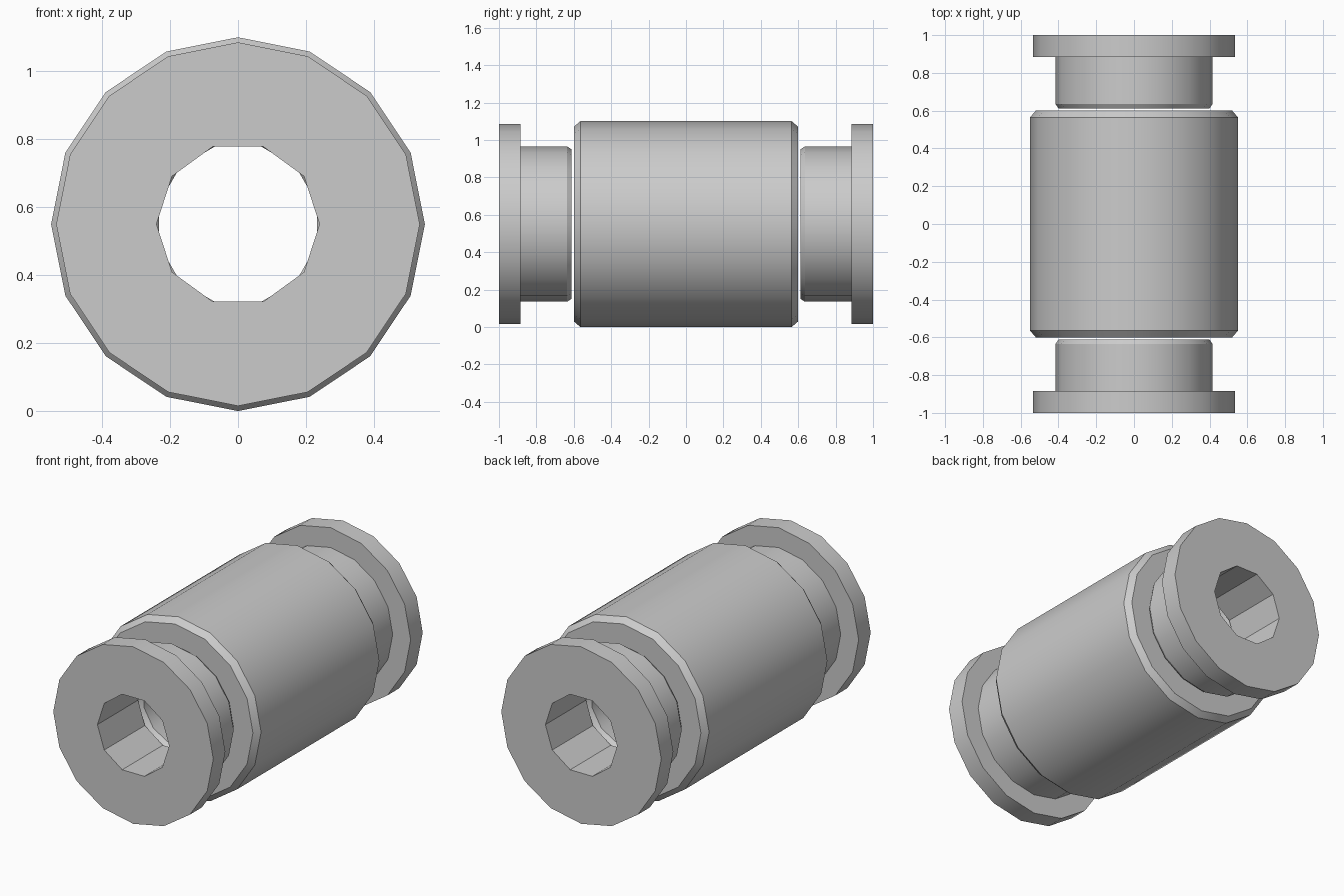
import bpy
import bmesh
from math import cos, sin, pi, radians

default = bpy.data.objects.get("Cube")
if default:
    bpy.data.objects.remove(default, do_unlink=True)

AXIS_Z = 0.55

metal = bpy.data.materials.new("plain grey metal")
metal.use_nodes = True
GREY = (0.6, 0.6, 0.6, 1)
metal.diffuse_color = GREY
metal.node_tree.nodes["Principled BSDF"].inputs["Base Color"].default_value = GREY


def lathe(bm, profile, sides, turn=0.0):
    """Sweep (y, radius) points round the long axis; return the two open rim edge lists."""
    rings = []
    for y, r in profile:
        angles = [2 * pi * (i + turn) / sides - pi / 2 for i in range(sides)]
        rings.append([bm.verts.new((r * cos(a), y, AXIS_Z + r * sin(a))) for a in angles])
    for a, b in zip(rings, rings[1:]):
        for i in range(sides):
            j = (i + 1) % sides
            bm.faces.new((a[i], a[j], b[j], b[i]))
    return [[bm.edges.get((ring[i - 1], ring[i])) for i in range(sides)]
            for ring in (rings[0], rings[-1])]


def hollow_part(name, outer, bore, sides, bore_sides):
    """Turned part with a through bore and flat ring-shaped ends."""
    bm = bmesh.new()
    outer_rims = lathe(bm, outer, sides)
    bore_rims = lathe(bm, bore, bore_sides, 0.5)
    for a, b in zip(outer_rims, bore_rims):
        bmesh.ops.triangle_fill(bm, use_beauty=True, use_dissolve=False, edges=a + b)
    bmesh.ops.recalc_face_normals(bm, faces=bm.faces)
    mesh = bpy.data.meshes.new(name)
    bm.to_mesh(mesh)
    bm.free()
    mesh.materials.append(metal)
    obj = bpy.data.objects.new(name, mesh)
    bpy.context.collection.objects.link(obj)
    bpy.ops.object.select_all(action='DESELECT')
    obj.select_set(True)
    bpy.context.view_layer.objects.active = obj
    bpy.ops.object.shade_smooth_by_angle(angle=radians(30))


# Central sleeve with bevelled rims inside and out
hollow_part("sleeve",
            [(-0.6, 0.52), (-0.565, 0.55), (0.565, 0.55), (0.6, 0.52)],
            [(-0.6, 0.27), (-0.565, 0.24), (0.565, 0.24), (0.6, 0.27)], 16, 12)

# Flanged bushings, mirrored front and back
for name, s in (("front_bushing", -1), ("back_bushing", 1)):
    outer = [(1, 0.535), (0.885, 0.535), (0.885, 0.415),
             (0.635, 0.415), (0.612, 0.4)]
    bore = [(1, 0.24), (0.612, 0.24)]
    hollow_part(name, [(s * y, r) for y, r in outer],
                [(s * y, r) for y, r in bore], 16, 10)
